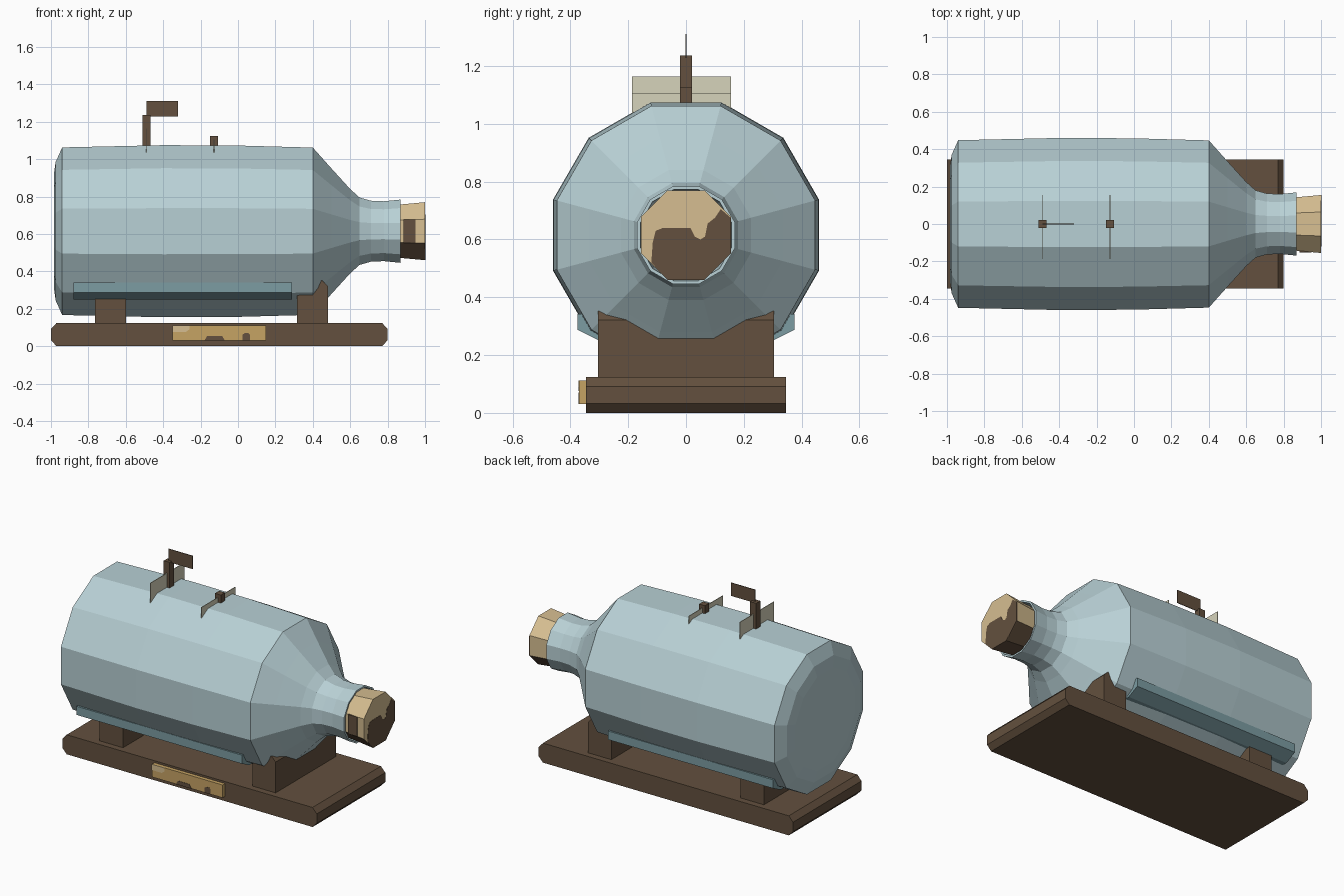
import bpy, bmesh, math

if "Cube" in bpy.data.objects:
    bpy.data.objects.remove(bpy.data.objects["Cube"], do_unlink=True)


def material(name, rgb):
    linear = [((c / 255 + 0.055) / 1.055) ** 2.4 for c in rgb] + [1]
    m = bpy.data.materials.new(name)
    m.use_nodes = True
    m.diffuse_color = linear
    m.node_tree.nodes["Principled BSDF"].inputs["Base Color"].default_value = linear
    return m


GLASS = material("pale blue glass", (184, 208, 213))
WATER = material("sea blue", (124, 156, 162))
WOOD = material("dark wood", (99, 80, 62))
CORK = material("tan cork", (214, 190, 145))
BRASS = material("brass", (198, 163, 100))
CANVAS = material("cream canvas", (214, 211, 187))
AXIS_Z = 0.615


def finish(name, bm, *mats):
    bmesh.ops.recalc_face_normals(bm, faces=bm.faces)
    mesh = bpy.data.meshes.new(name)
    bm.to_mesh(mesh)
    bm.free()
    for m in mats:
        mesh.materials.append(m)
    ob = bpy.data.objects.new(name, mesh)
    bpy.context.collection.objects.link(ob)
    return ob


def prism(name, outline, lo, hi, axis, mat):
    """Extrude an outline along x or y; the outline is in the other axis and z."""
    bm = bmesh.new()
    def at(u, v, w):
        return (w, u, v) if axis == "x" else (u, w, v)
    a = [bm.verts.new(at(u, v, lo)) for u, v in outline]
    b = [bm.verts.new(at(u, v, hi)) for u, v in outline]
    bm.faces.new(a)
    bm.faces.new(b)
    n = len(a)
    for i in range(n):
        j = (i + 1) % n
        bm.faces.new((a[i], a[j], b[j], b[i]))
    return finish(name, bm, mat)


def box(name, x, y, z, mat):
    return prism(name, [(x[0], z[0]), (x[1], z[0]), (x[1], z[1]), (x[0], z[1])],
                 y[0], y[1], "y", mat)


def lathe(name, profile, sides, *mats):
    """Rings along x, sized by flat-side distance, with capped ends."""
    bm = bmesh.new()
    rings = []
    for x, apothem in profile:
        r = apothem / math.cos(math.pi / sides)
        angles = [(i + 0.5) * math.tau / sides for i in range(sides)]
        rings.append([bm.verts.new((x, r * math.cos(t), AXIS_Z + r * math.sin(t)))
                      for t in angles])
    for a, b in zip(rings, rings[1:]):
        for i in range(sides):
            j = (i + 1) % sides
            bm.faces.new((a[i], a[j], b[j], b[i]))
    bm.faces.new(rings[0])
    bm.faces.new(rings[-1])
    return finish(name, bm, *mats)


# Bottle: rounded heel, long body, shoulder, neck, then back inside the mouth
lathe("bottle", [(-0.985, 0.30), (-0.975, 0.37), (-0.94, 0.448), (-0.4, 0.46),
                 (0, 0.458), (0.4, 0.447), (0.5, 0.335), (0.6, 0.225),
                 (0.65, 0.18), (0.71, 0.163), (0.78, 0.16), (0.87, 0.169),
                 (0.87, 0.158), (0.78, 0.15), (0.65, 0.165), (0.4, 0.43),
                 (-0.93, 0.43)], 12, GLASS)

# Cork with dark underside
cork = lathe("cork", [(0.76, 0.135), (0.87, 0.143), (1.0, 0.155)], 8, CORK, WOOD)
for face in cork.data.polygons:
    if face.normal.z < -0.5:
        face.material_index = 1

# Dark stains on the cork end and front side
prism("cork_end_stain", [(-0.12, 0.52), (-0.115, 0.59), (-0.105, 0.63), (-0.08, 0.64),
                         (0.015, 0.64), (0.03, 0.61), (0.05, 0.60), (0.066, 0.61),
                         (0.075, 0.655), (0.1, 0.675), (0.12, 0.705), (0.155, 0.675),
                         (0.155, 0.551), (0.064, 0.46), (-0.064, 0.46)],
      0.996, 1.0015, "x", WOOD)
box("cork_side_stain", (0.885, 0.95), (-0.1525, -0.144), (0.553, 0.677), WOOD)

# Sea inside the bottle
prism("sea", [(-0.375, 0.342), (-0.375, 0.287), (-0.3, 0.25),
              (0.3, 0.25), (0.375, 0.287), (0.375, 0.342)], -0.88, 0.29, "x", WATER)

# Masts, sails and flag
for label, x, mast_top, sail_top in (("main", -0.49, 1.237, 1.163),
                                     ("fore", -0.128, 1.125, 1.105)):
    box(label + "_mast", (x - 0.021, x + 0.021), (-0.021, 0.021), (0.3, mast_top), WOOD)
    box(label + "_sail", (x - 0.002, x + 0.002), (-0.187, 0.155), (0.45, sail_top), CANVAS)
box("flag", (-0.49, -0.32), (-0.002, 0.002), (1.227, 1.311), WOOD)

# Base board with chamfered ends
prism("base_board", [(-0.97, 0), (0.77, 0), (0.8, 0.032), (0.8, 0.092), (0.77, 0.125),
                     (-0.97, 0.125), (-1, 0.092), (-1, 0.032)], -0.346, 0.346, "y", WOOD)

# Cradle blocks with chamfered tops
for label, x in (("rear", -0.765), ("neck", 0.315)):
    w = 0.165
    prism(label + "_cradle", [(x, 0.12), (x + w, 0.12), (x + w, 0.322), (x + w - 0.03, 0.352),
                              (x + 0.03, 0.352), (x, 0.322)], -0.305, 0.305, "y", WOOD)

# Name plate with worn patches
box("plaque", (-0.35, 0.15), (-0.37, -0.34), (0.03, 0.112), BRASS)
FRONT = (-0.372, -0.368)
prism("plaque_light_patch", [(-0.35, 0.075), (-0.28, 0.075), (-0.26, 0.09), (-0.26, 0.112),
                             (-0.35, 0.112)], *FRONT, "y", CORK)
prism("plaque_dark_patch", [(-0.18, 0.03), (-0.165, 0.055), (-0.085, 0.055), (-0.07, 0.03)],
      *FRONT, "y", WOOD)
prism("plaque_dark_spot", [(0.025, 0.03), (0.025, 0.062), (0.035, 0.07), (0.055, 0.07),
                           (0.065, 0.062), (0.065, 0.03)], *FRONT, "y", WOOD)
